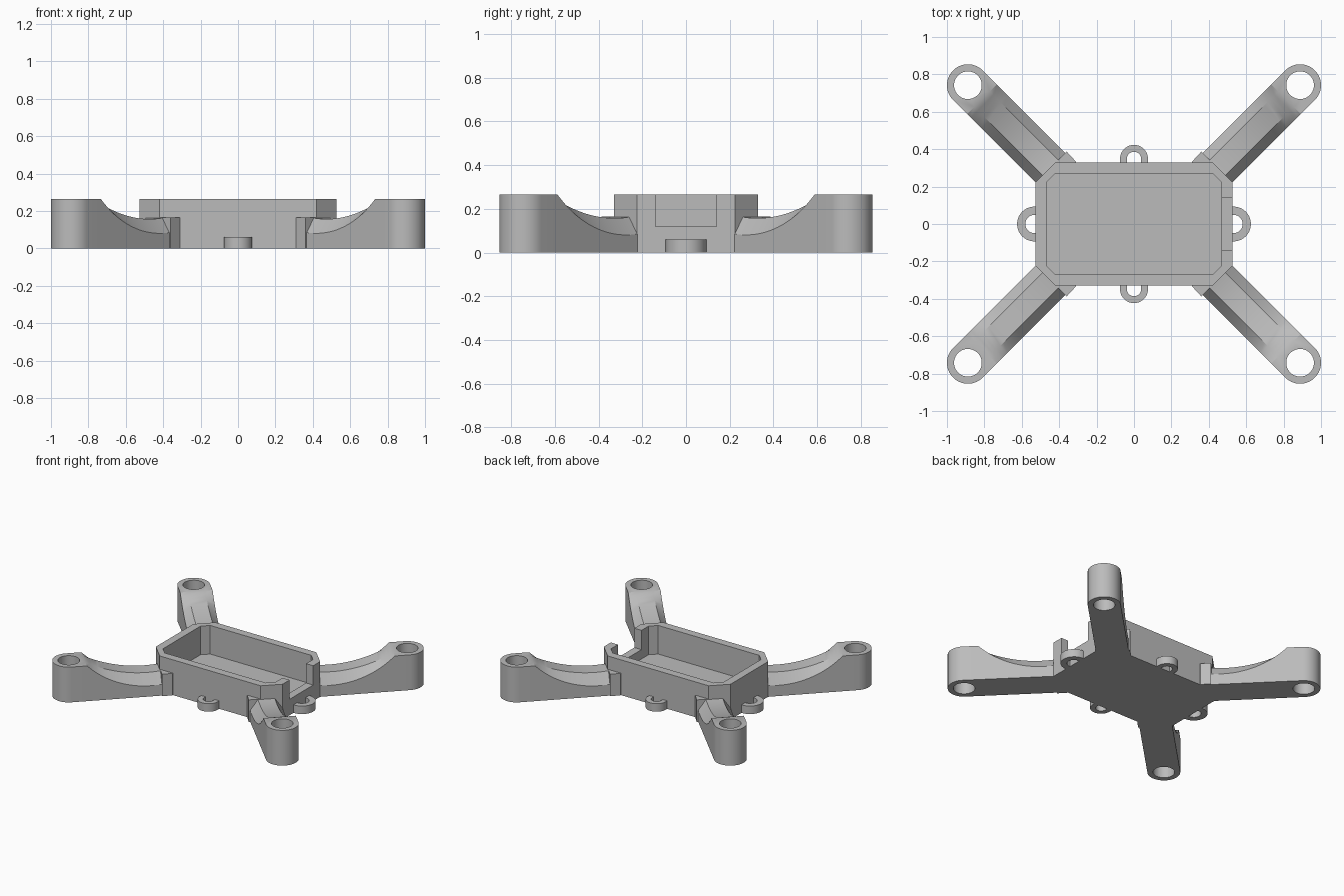
import bpy, bmesh, math

default = bpy.data.objects.get("Cube")
if default:
    bpy.data.objects.remove(default, do_unlink=True)

grey = bpy.data.materials.new("plain_grey")
grey.use_nodes = True
colour = (0.5, 0.5, 0.5, 1)
grey.diffuse_color = colour
grey.node_tree.nodes["Principled BSDF"].inputs["Base Color"].default_value = colour

HEIGHT = 0.265


def finish(name, bm):
    bmesh.ops.recalc_face_normals(bm, faces=bm.faces)
    mesh = bpy.data.meshes.new(name)
    bm.to_mesh(mesh)
    bm.free()
    mesh.materials.append(grey)
    obj = bpy.data.objects.new(name, mesh)
    bpy.context.collection.objects.link(obj)
    return obj


def prism(name, outline, z0, z1):
    bm = bmesh.new()
    low = [bm.verts.new((x, y, z0)) for x, y in outline]
    high = [bm.verts.new((x, y, z1)) for x, y in outline]
    bm.faces.new(low)
    bm.faces.new(high)
    n = len(outline)
    for i in range(n):
        j = (i + 1) % n
        bm.faces.new((low[i], low[j], high[j], high[i]))
    return finish(name, bm)


def octagon(hx, hy, c):
    """Rectangle outline with cut corners."""
    return [(hx, c - hy), (hx, hy - c), (hx - c, hy), (c - hx, hy),
            (-hx, hy - c), (-hx, c - hy), (c - hx, -hy), (hx - c, -hy)]


def circle(cx, cy, r, n=40):
    return [(cx + r * math.cos(math.tau * i / n),
             cy + r * math.sin(math.tau * i / n)) for i in range(n)]


def carve(obj, cutters):
    for cutter in cutters:
        cutter.hide_render = True
        mod = obj.modifiers.new("cut", "BOOLEAN")
        mod.operation = "DIFFERENCE"
        mod.solver = "EXACT"
        mod.object = cutter
    graph = bpy.context.evaluated_depsgraph_get()
    mesh = bpy.data.meshes.new_from_object(obj.evaluated_get(graph))
    obj.modifiers.clear()
    obj.data = mesh
    for cutter in cutters:
        bpy.data.objects.remove(cutter, do_unlink=True)


def smooth(obj, angle=28):
    bpy.ops.object.select_all(action="DESELECT")
    obj.select_set(True)
    bpy.context.view_layer.objects.active = obj
    bpy.ops.object.shade_smooth_by_angle(angle=math.radians(angle))


# Open tray with cut corners and a notch in one end wall
tray = prism("tray", octagon(0.527, 0.33, 0.107), 0, HEIGHT)
cavity = prism("cavity_cutter", octagon(0.468, 0.27, 0.048), 0.05, 0.4)
notch = prism("notch_cutter",
              [(0.4, -0.14), (0.6, -0.14), (0.6, 0.14), (0.4, 0.14)], 0.12, 0.4)
carve(tray, [cavity, notch])

# Arms: round-ended bars lofted inward from the motor mount
MX, MY, R = 0.888, 0.742, 0.112
DIP_START, ARM_END = 0.106, 0.64
D = math.sqrt(0.5)


def section(u):
    """Half width, ridge half width, edge height and ridge height."""
    w = R if u >= 0 else max(math.sqrt(max(R * R - u * u, 0)), 0.002)
    if u <= DIP_START:
        edge = ridge = HEIGHT
    else:
        edge = min(HEIGHT, 0.705 - math.sqrt(0.39 - (u - 0.55) ** 2))
        ridge = min(HEIGHT, 0.157 + 0.6 * (u - 0.53) ** 2)
    return w, w * 0.52, edge, ridge


def arm(name, sx, sy):
    stations = [-R * math.cos(math.pi / 2 * i / 14) for i in range(14)] + [0]
    stations += [DIP_START + (ARM_END - DIP_START) * i / 20 for i in range(21)]
    bm = bmesh.new()
    rings = []
    for u in stations:
        w, m, edge, ridge = section(u)
        ring = []
        for v, z in ((-w, 0), (w, 0), (w, edge), (m, ridge), (-m, ridge), (-w, edge)):
            x, y = MX - D * (u + v), MY - D * (u - v)
            ring.append(bm.verts.new((sx * x, sy * y, z)))
        rings.append(ring)
    for a, b in zip(rings, rings[1:]):
        for i in range(6):
            j = (i + 1) % 6
            bm.faces.new((a[i], a[j], b[j], b[i]))
    bm.faces.new(rings[0])
    bm.faces.new(rings[-1])
    obj = finish(name, bm)
    hole = prism("hole_cutter", circle(sx * MX, sy * MY, 0.074), -0.1, 0.4)
    carve(obj, [hole])
    smooth(obj)
    # Raised block joining the arm to the long wall
    root = [(0.31, 0.32), (0.31, 0.333), (0.36, 0.387), (0.437, 0.31)]
    prism(name + "_root", [(sx * x, sy * y) for x, y in root], 0, 0.165)


for end, sy in (("front", -1), ("back", 1)):
    for side, sx in (("left", 1), ("right", -1)):
        arm(f"{end}_{side}_arm", sx, sy)


# Strap loops at the middle of each wall
def loop(name, angle, wall, centre, outer, inner):
    steps = 20
    arc = [math.pi * (i / steps - 0.5) for i in range(steps + 1)]
    start = wall - 0.02
    shape = [(start, -outer)]
    shape += [(centre + outer * math.cos(a), outer * math.sin(a)) for a in arc]
    shape += [(start, outer), (start, inner)]
    shape += [(centre + inner * math.cos(a), inner * math.sin(a)) for a in reversed(arc)]
    shape += [(start, -inner)]
    c, s = math.cos(angle), math.sin(angle)
    obj = prism(name, [(x * c - y * s, x * s + y * c) for x, y in shape], 0, 0.06)
    smooth(obj)


for name, turn in (("left_loop", 0), ("right_loop", math.pi)):
    loop(name, turn, 0.527, 0.532, 0.093, 0.049)
for name, turn in (("back_loop", math.pi / 2), ("front_loop", -math.pi / 2)):
    loop(name, turn, 0.33, 0.348, 0.075, 0.038)
